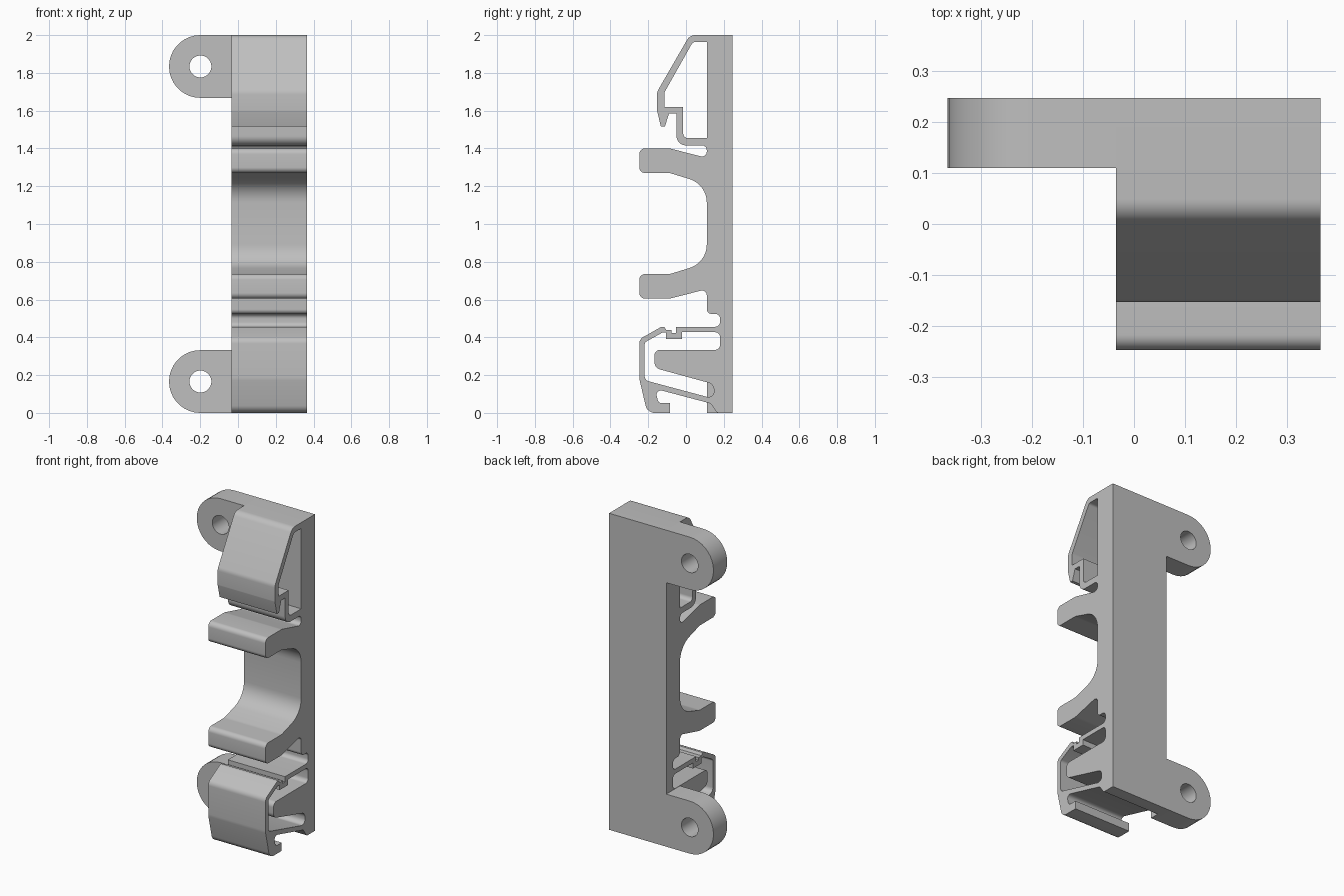
import bpy
import bmesh
import math
from mathutils import Vector, Matrix

UNIT = 0.01  # profiles are written in hundredths

cube = bpy.data.objects.get("Cube")
if cube:
    bpy.data.objects.remove(cube, do_unlink=True)

grey = bpy.data.materials.new("plain_grey")
grey.use_nodes = True
colour = (0.52, 0.52, 0.52, 1)
grey.diffuse_color = colour
for node in grey.node_tree.nodes:
    if node.type == 'BSDF_PRINCIPLED':
        node.inputs["Base Color"].default_value = colour


def rounded(profile):
    """Turn (u, v, radius) corners into an outline with circular fillets."""
    outline = []
    count = len(profile)
    for i, corner in enumerate(profile):
        point = Vector(corner[:2])
        radius = corner[2] if len(corner) > 2 else 0
        to_prev = Vector(profile[i - 1][:2]) - point
        to_next = Vector(profile[(i + 1) % count][:2]) - point
        half = to_prev.angle(to_next) / 2
        if radius == 0 or half > math.pi * 0.49:
            outline.append(point)
            continue
        reach = min(radius / math.tan(half), to_prev.length / 2, to_next.length / 2)
        radius = reach * math.tan(half)
        bisector = (to_prev.normalized() + to_next.normalized()).normalized()
        centre = point + bisector * radius / math.sin(half)
        start = point + to_prev.normalized() * reach - centre
        end = point + to_next.normalized() * reach - centre
        first = math.atan2(start.y, start.x)
        sweep = math.atan2(end.y, end.x) - first
        sweep = (sweep + math.pi) % math.tau - math.pi
        steps = max(2, math.ceil(abs(sweep) / math.radians(10)))
        for k in range(steps + 1):
            angle = first + sweep * k / steps
            outline.append(centre + radius * Vector((math.cos(angle), math.sin(angle))))
    # Drop repeated points where two fillets meet
    return [p for i, p in enumerate(outline) if (p - outline[i - 1]).length > 0.001]


def extrude_profile(name, profiles, thickness, axes, origin):
    """Fill the first profile, with the others as holes, and extrude it."""
    curve = bpy.data.curves.new(name, 'CURVE')
    curve.dimensions = '2D'
    curve.fill_mode = 'BOTH'
    curve.extrude = thickness / 2
    for profile in profiles:
        outline = rounded(profile)
        spline = curve.splines.new('POLY')
        spline.points.add(len(outline) - 1)
        for slot, point in zip(spline.points, outline):
            slot.co = (point.x * UNIT, point.y * UNIT, 0, 1)
        spline.use_cyclic_u = True
    obj = bpy.data.objects.new(name, curve)
    bpy.context.collection.objects.link(obj)
    bpy.ops.object.select_all(action='DESELECT')
    obj.select_set(True)
    bpy.context.view_layer.objects.active = obj
    bpy.ops.object.convert(target='MESH')

    # Stand the extrusion upright and weld its caps to its sides
    obj = bpy.context.view_layer.objects.active
    placement = Matrix(axes).transposed().to_4x4()
    placement.translation = origin
    obj.data.transform(placement)
    bm = bmesh.new()
    bm.from_mesh(obj.data)
    bmesh.ops.remove_doubles(bm, verts=bm.verts, dist=0.00002)
    bmesh.ops.recalc_face_normals(bm, faces=bm.faces)
    bm.to_mesh(obj.data)
    bm.free()
    obj.data.materials.clear()
    obj.data.materials.append(grey)
    bpy.ops.object.shade_smooth_by_angle(angle=math.radians(30))
    return obj


BACK, FRONT = 24.7, -24.7
SPINE = 11           # front face of the spine
MIDDLE = 100.25      # mirror height of the two prongs

# Upper clip: sloping cover, hooked lip and return wall
upper_clip = [
    (BACK, 200), (2, 200, 5), (-15.3, 170, 5), (-15.3, 60 + 100, 2),
    (-13.3, 151.5, 0.3), (-11.2, 151.5, 0.3), (-9, 158.5), (-5, 158.5),
    (-5, 141.6, 5), (SPINE, 141.6, 2.5),
]
upper_opening = [
    (SPINE, 196.3), (3.6, 196.3, 2), (-11.5, 169.5, 3), (-11.5, 162),
    (-1.5, 162), (-1.5, 145.5, 2.5), (SPINE, 145.5),
]

# Holding prong, mirrored to make the lower one
prong = [
    (SPINE, 135, 2.5), (-8.6, 140, 6), (FRONT, 140, 3), (FRONT, 127, 3),
    (-8.6, 127, 6), (SPINE, 121, 13),
]
lower_prong = [(y, 2 * MIDDLE - z, r) for y, z, r in reversed(prong)]

# Lower clip: slot, notched strip, curved cover, foot and sloping arm
lower_clip = [
    (SPINE, 52.4, 2.5), (18, 52.4, 2.5), (18, 45.6, 2.5),
    (-5.2, 45.6), (-5.2, 42.3), (-7.6, 42.3), (-7.6, 44), (-10.5, 44),
    (-11.5, 45.6), (-13, 45.6, 2), (FRONT, 39, 4), (FRONT, 18, 8),
    (-20.5, 0, 5), (-8.5, 0), (-8.5, 5.2), (-14.5, 5.2, 2),
    (-16.5, 12.8, 3), (13, 5, 2), (16.5, 0, 2), (BACK, 0),
]
lower_opening = [
    (-21.9, 17.3, 3), (-21.9, 37.3, 2), (-12.5, 42.5, 1), (-10.5, 42.5),
    (-10.5, 39.2), (-2, 39.2), (-2, 42.7), (18, 42.7, 2.5), (18, 33.4, 2.5),
    (-16.7, 33.4, 3), (-16.7, 23.8, 4), (14.8, 15.2, 4), (14.8, 7.5, 3),
]

# Main body, extruded across the width
extrude_profile(
    "holder_body",
    [upper_clip + prong + lower_prong + lower_clip, upper_opening, lower_opening],
    0.4, ((0, 1, 0), (0, 0, 1), (1, 0, 0)), (0.165, 0, 0))

# Round-ended mounting tabs with screw holes
RADIUS, HOLE = 16.6, 5.8
for name, height in (("upper_mounting_tab", 200 - RADIUS), ("lower_mounting_tab", RADIUS)):
    low, high = height - RADIUS, height + RADIUS
    tab = [(-3.5, low), (-3.5, high), (-36.5, high, RADIUS), (-36.5, low, RADIUS)]
    centre = -36.5 + RADIUS
    hole = [(centre + a * HOLE, height + b * HOLE, HOLE)
            for a, b in ((1, 1), (-1, 1), (-1, -1), (1, -1))]
    extrude_profile(name, [tab, hole], (BACK - SPINE) * UNIT,
                    ((1, 0, 0), (0, 0, 1), (0, -1, 0)),
                    (0, (BACK + SPINE) / 2 * UNIT, 0))
